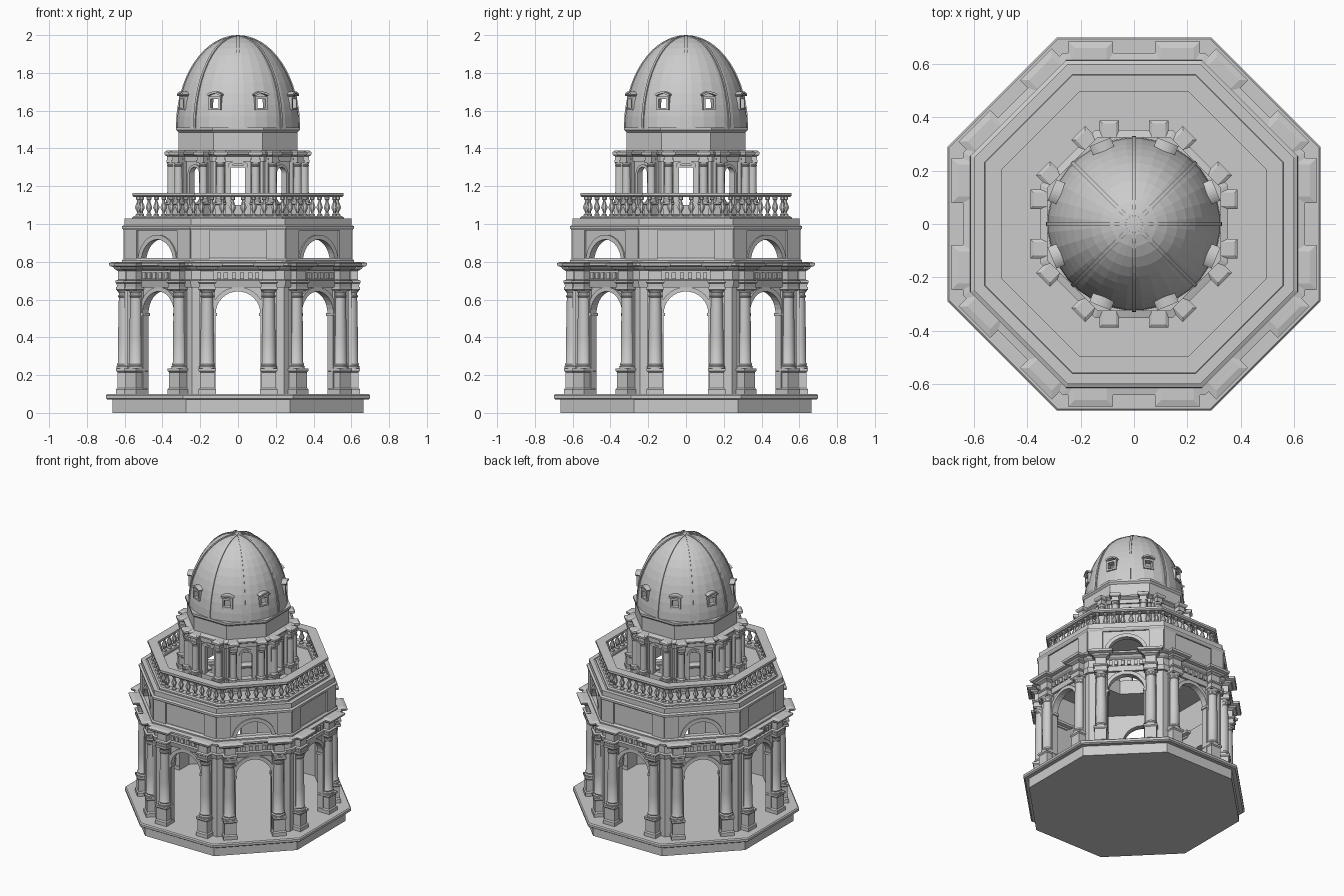
import bpy, bmesh
from math import pi, sin, cos, tan
from mathutils import Matrix, Vector

if "Cube" in bpy.data.objects:
    bpy.data.objects.remove(bpy.data.objects["Cube"])

I = Matrix.Identity(4)
T8 = tan(pi / 8)


def M(k, t=0, d=0, z=0):
    """Frame on octagon side k: x along the side, -y outward."""
    return Matrix.Rotation(k * pi / 4, 4, 'Z') @ Matrix.Translation((t, -d, z))


def lathe(bm, prof, n=8, m=I, closed=False):
    """Revolve (apothem, z) points with n sides; flats face the axes."""
    s = 1 / cos(pi / n)
    rows = [[bm.verts.new(m @ Vector((r * s * cos((2 * i + 1) * pi / n), r * s * sin((2 * i + 1) * pi / n), z)))
             for i in range(n)] for r, z in prof]
    pairs = list(zip(rows, rows[1:])) + ([(rows[-1], rows[0])] if closed else [])
    for a, b in pairs:
        for i in range(n):
            j = (i + 1) % n
            bm.faces.new((a[i], a[j], b[j], b[i]))
    if not closed:
        bm.faces.new(rows[0])
        bm.faces.new(rows[-1])


def box(bm, m, x0, x1, y0, y1, z0, z1):
    c = Matrix.Translation(((x0 + x1) / 2, (y0 + y1) / 2, (z0 + z1) / 2))
    bmesh.ops.create_cube(bm, size=1, matrix=m @ c @ Matrix.Diagonal((x1 - x0, y1 - y0, z1 - z0, 1)))


def prism(bm, front, back, m):
    """Join two matching outlines into a solid."""
    a = [bm.verts.new(m @ Vector(p)) for p in front]
    b = [bm.verts.new(m @ Vector(p)) for p in back]
    bm.faces.new(a)
    bm.faces.new(b[::-1])
    for i in range(len(a)):
        j = (i + 1) % len(a)
        bm.faces.new((a[i], b[i], b[j], a[j]))


def arc_band(bm, m, r0, r1, y0, y1, zc=0, a0=0, a1=pi, n=16):
    ang = [a0 + (a1 - a0) * i / n for i in range(n + 1)]
    pts = [(r1 * cos(a), zc + r1 * sin(a)) for a in ang] + [(r0 * cos(a), zc + r0 * sin(a)) for a in ang[::-1]]
    prism(bm, [(x, y0, z) for x, z in pts], [(x, y1, z) for x, z in pts], m)


def arch_wall(bm, k, ai, ao, z0, z1, hw, spring, rise):
    """Mitred wall of one octagon side with an arched opening from z0."""
    hole = [(-hw, z0)] + [(-hw * cos(i * pi / 16), spring + rise * sin(i * pi / 16)) for i in range(17)] + [(hw, z0)]
    if rise == 0:
        hole = [(-hw, z0), (-hw, spring), (hw, spring), (hw, z0)]
    def outline(a):
        w = a * T8
        return [(x, -a, z) for x, z in [(w, z0), (w, z1), (-w, z1), (-w, z0)] + hole]
    prism(bm, outline(ao), outline(ai), M(k))


def finish(bm, name, smooth=False):
    bmesh.ops.recalc_face_normals(bm, faces=bm.faces)
    me = bpy.data.meshes.new(name)
    bm.to_mesh(me)
    bm.free()
    ob = bpy.data.objects.new(name, me)
    bpy.context.collection.objects.link(ob)
    bpy.ops.object.select_all(action='DESELECT')
    ob.select_set(True)
    bpy.context.view_layer.objects.active = ob
    if smooth:
        bpy.ops.object.shade_smooth_by_angle(angle=0.6)
    return ob


def part(name, fn, sides=range(8), smooth=False):
    bm = bmesh.new()
    for k in sides:
        fn(bm, k)
    return finish(bm, name, smooth)


def rings(name, *profiles):
    bm = bmesh.new()
    for p in profiles:
        lathe(bm, p, closed=True)
    return finish(bm, name)


# stepped floor
bm = bmesh.new()
lathe(bm, [(.665, 0), (.665, .07), (.69, .07), (.7, .077), (.7, .093), (.693, .1)])
finish(bm, "base_slab")

# ground storey: arcade walls, archivolts and imposts
part("arcade_wall", lambda b, k: arch_wall(b, k, .55, .585, .1, .67, .12, .525, .12))


def arch_trim(b, k):
    arc_band(b, M(k), .118, .142, -.597, -.58, .525)
    for s in (-1, 1):
        x = sorted((s * .112, s * .15))
        box(b, M(k), *x, -.6, -.545, .512, .53)
        x = sorted((s * .118, s * .135))
        box(b, M(k), *x, -.594, -.58, .1, .512)
part("arch_trim", arch_trim)


# paired columns on pedestals
def pedestals(b, k):
    for t in (-.163, .163):
        lathe(b, [(.046, .1), (.046, .125), (.039, .133), (.039, .215), (.046, .222), (.046, .235)], 4, M(k, t, .6))
        box(b, M(k, t), -.04, .04, -.6, -.57, .235, .665)
        lathe(b, [(.036, .645), (.045, .652), (.045, .667)], 4, M(k, t, .6))
part("column_pedestal", pedestals)


def columns(b, k):
    for t in (-.163, .163):
        lathe(b, [(.043, .235), (.044, .245), (.038, .252), (.04, .26), (.035, .268), (.035, .4), (.031, .61),
                  (.035, .615), (.035, .621), (.031, .625), (.031, .635), (.042, .65)], 20, M(k, t, .6))
part("column", columns, smooth=True)

# main entablature, breaking forward over each column
rings("entablature", [(.55, .665), (.6, .665), (.608, .7), (.595, .705), (.595, .755), (.612, .765),
                      (.62, .775), (.642, .78), (.642, .793), (.6, .8), (.55, .8)])


def ressauts(b, k):
    for t in (-.163, .163):
        lathe(b, [(.04, .665), (.043, .685), (.049, .69), (.049, .7), (.036, .705), (.036, .752), (.055, .762),
                  (.06, .772), (.08, .778), (.084, .793), (.06, .8)], 4, M(k, t, .6))
part("entablature_break", ressauts)


def frieze_blocks(b, k):
    for x in (-.1, -.065, -.022, .022, .065, .1):
        box(b, M(k, x), -.011, .011, -.606, -.59, .71, .742)
part("frieze_block", frieze_blocks)

# attic: lunettes on the diagonal sides, panels on the others
part("attic_lunette_wall", lambda b, k: arch_wall(b, k, .565, .597, .795, 1.01, .122, .798, .122), (1, 3, 5, 7))
part("attic_lunette_trim", lambda b, k: arc_band(b, M(k), .12, .145, -.606, -.59, .798), (1, 3, 5, 7))


def attic_panel(b, k):
    prism(b, [(x * .597 * T8, -.597, z) for x, z in ((-1, .795), (1, .795), (1, 1.01), (-1, 1.01))],
          [(x * .565 * T8, -.565, z) for x, z in ((-1, .795), (1, .795), (1, 1.01), (-1, 1.01))], M(k))
part("attic_panel_wall", attic_panel, (0, 2, 4, 6))


def attic_piers(b, k):
    for s in (-1, 1):
        box(b, M(k, s * .2), -.048, .048, -.607, -.59, .795, .975)
part("attic_pier", attic_piers)
rings("attic_cornice", [(.57, .965), (.605, .965), (.614, .978), (.614, .988), (.6, .995), (.6, 1.03), (.57, 1.03)],
      [(.565, .795), (.615, .795), (.615, .808), (.603, .82), (.565, .82)],
      [(.28, 1.0), (.585, 1.0), (.585, 1.025), (.28, 1.025)])

# balustrade
rings("balustrade_rails", [(.5, 1.02), (.56, 1.02), (.56, 1.035), (.55, 1.042), (.505, 1.042), (.5, 1.035)],
      [(.505, 1.142), (.55, 1.142), (.558, 1.15), (.558, 1.165), (.495, 1.165), (.495, 1.15)])


def balusters(b, k):
    for i in range(8):
        lathe(b, [(.014, 1.042), (.014, 1.05), (.007, 1.057), (.008, 1.066), (.017, 1.085), (.016, 1.092),
                  (.007, 1.118), (.007, 1.126), (.013, 1.13), (.013, 1.143)], 8, M(k, (i - 3.5) * .0555, .528))
part("baluster", balusters, smooth=True)


# drum with windows and paired columns
def drum_wall(b, k):
    arch_wall(b, k, .29, .32, 1.1, 1.38, .037, 1.3 if k % 2 == 0 else 1.265, 0 if k % 2 == 0 else .037)
part("drum_wall", drum_wall)


def window_trim(b, k):
    for s in (-1, 1):
        box(b, M(k, s * .043), -.007, .007, -.327, -.315, 1.09, 1.3 if k % 2 == 0 else 1.265)
    box(b, M(k), -.052, .052, -.332, -.315, 1.085, 1.1)
    if k % 2:
        arc_band(b, M(k), .036, .05, -.327, -.315, 1.265)
    else:
        box(b, M(k), -.05, .05, -.328, -.315, 1.3, 1.312)
        arc_band(b, M(k), .075, .09, -.335, -.315, 1.245, pi * .3, pi * .7, 8)
part("drum_window_trim", window_trim)
rings("drum_base", [(.28, 1.02), (.35, 1.02), (.35, 1.045), (.325, 1.05), (.325, 1.1), (.28, 1.1)])


def drum_pedestals(b, k):
    for t in (-.093, .093):
        lathe(b, [(.034, 1.02), (.034, 1.045), (.028, 1.05), (.028, 1.1), (.033, 1.105), (.033, 1.115)], 4, M(k, t, .352))
        box(b, M(k, t), -.026, .026, -.345, -.31, 1.1, 1.35)
        lathe(b, [(.027, 1.325), (.027, 1.338), (.023, 1.34), (.023, 1.358), (.034, 1.364), (.037, 1.37),
                  (.037, 1.38), (.025, 1.388)], 4, M(k, t, .352))
part("drum_pedestal_and_break", drum_pedestals)


def drum_columns(b, k):
    for t in (-.093, .093):
        lathe(b, [(.03, 1.115), (.03, 1.123), (.023, 1.132), (.021, 1.305), (.025, 1.31), (.021, 1.314), (.026, 1.327)],
              16, M(k, t, .352))
part("drum_column", drum_columns, smooth=True)
rings("drum_cornice", [(.29, 1.33), (.33, 1.33), (.33, 1.358), (.352, 1.37), (.352, 1.38), (.325, 1.388), (.29, 1.388)],
      [(.29, 1.38), (.315, 1.38), (.315, 1.485), (.327, 1.497), (.327, 1.512), (.29, 1.512)])

# hollow dome, pierced by eight small windows
bm = bmesh.new()
outer = [(max(.004, .323 * cos(i * pi / 24)), 1.505 + .49 * sin(i * pi / 24)) for i in range(13)]
lathe(bm, outer + [(max(.004, r - .02), z - .012) for r, z in outer[::-1]], 32, closed=True)
dome = finish(bm, "dome")
for k in range(4):
    bm = bmesh.new()
    box(bm, M(k + .5), -.023, .023, -.5, .5, 1.615, 1.662)
    cut = finish(bm, "window_cutter")
    cut.hide_render = True
    bpy.context.view_layer.objects.active = dome
    mod = dome.modifiers.new("window", 'BOOLEAN')
    mod.operation, mod.solver, mod.object = 'DIFFERENCE', 'EXACT', cut
    bpy.ops.object.modifier_apply(modifier=mod.name)
    bpy.data.objects.remove(cut)


def dormer(b, k):
    m = M(k + .5)
    for s in (-1, 1):
        box(b, m @ Matrix.Translation((s * .029, 0, 0)), -.006, .006, -.325, -.295, 1.605, 1.672)
    box(b, m, -.035, .035, -.325, -.295, 1.603, 1.615)
    box(b, m, -.035, .035, -.325, -.29, 1.662, 1.676)
    arc_band(b, m, .056, .067, -.333, -.28, 1.634, pi * .28, pi * .72, 8)
part("dome_window_frame", dormer)

# ribs running over the crown
part("dome_rib", lambda b, k: arc_band(b, M(k, z=1.505) @ Matrix.Diagonal((1, 1, 1.502, 1)), .31, .3295, -.007, .007, n=32),
     range(4))
